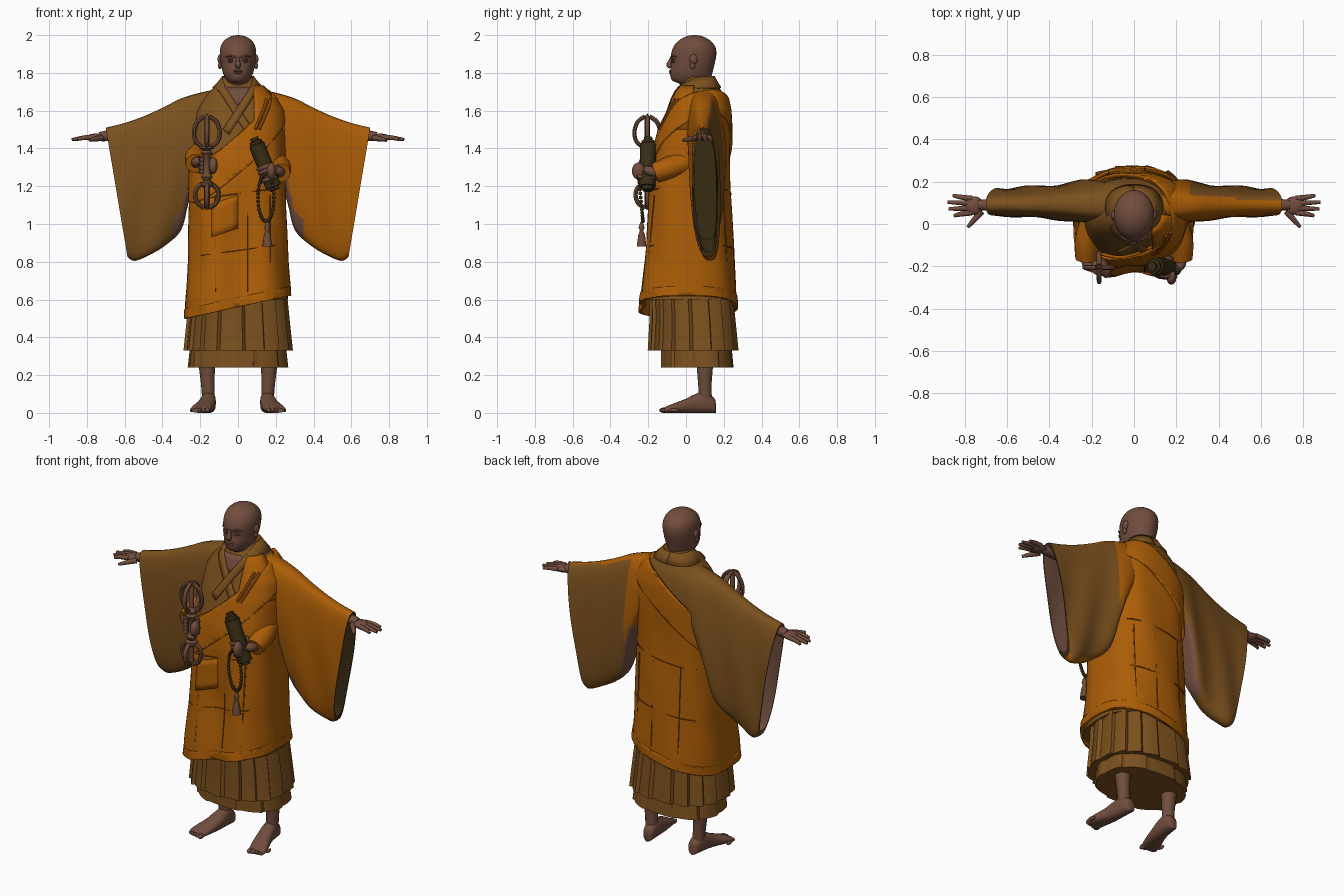
import bpy, bmesh, math
from mathutils import Vector as V, Matrix
cube = bpy.data.objects.get("Cube")
if cube:
    bpy.data.objects.remove(cube)

def material(name, *rgb):
    m = bpy.data.materials.new(name)
    m.use_nodes = True
    m.diffuse_color = (*rgb, 1)
    m.node_tree.nodes["Principled BSDF"].inputs["Base Color"].default_value = (*rgb, 1)
    return m
SKIN = material("skin", .165, .074, .047)
ORANGE = material("orange cloth", .41, .11, .002)
SEAM = material("dark orange seam", .22, .056, .003)
BROWN = material("brown cloth", .2, .082, .013)
DARK = material("dark olive", .04, .026, .007)
BRONZE = material("bronze", .155, .067, .037)
LINING = material("sleeve lining", .17, .078, .05)

# Helpers
def finish(name, bm, mats, solid=0, angle=45, rule=None, flip=False):
    bmesh.ops.recalc_face_normals(bm, faces=bm.faces)
    if flip:
        bmesh.ops.reverse_faces(bm, faces=bm.faces)
    for f in bm.faces:
        f.smooth = True
        f.material_index = rule(f.calc_center_median(), f.normal) if rule else 0
    me = bpy.data.meshes.new(name)
    bm.to_mesh(me)
    bm.free()
    for m in mats:
        me.materials.append(m)
    me.set_sharp_from_angle(angle=math.radians(angle))
    ob = bpy.data.objects.new(name, me)
    bpy.context.collection.objects.link(ob)
    if solid:
        mod = ob.modifiers.new("thickness", "SOLIDIFY")
        mod.thickness, mod.offset = solid, 0
def loft(name, rings, *mats, cap=True, closed=True, cuts=(), **kw):
    bm = bmesh.new()
    rows = [[bm.verts.new(p) for p in r] for r in rings]
    n = len(rows[0])
    for a, b in zip(rows, rows[1:]):
        for i in range(n if closed else n - 1):
            bm.faces.new((a[i], a[(i + 1) % n], b[(i + 1) % n], b[i]))
    if closed and cap:
        bm.faces.new(rows[0])
        bm.faces.new(rows[-1])
    for co, no in cuts:
        bmesh.ops.bisect_plane(bm, geom=bm.verts[:] + bm.edges[:] + bm.faces[:],
                               plane_co=co, plane_no=no, clear_outer=True)
    finish(name, bm, mats, **kw)
def smooth(rows, n=5):
    """Catmull-Rom through rows of numbers."""
    out, last = [], len(rows) - 1
    for i in range(last):
        a, b, c, d = (rows[min(max(k, 0), last)] for k in range(i - 1, i + 3))
        for t in (s / n for s in range(n)):
            out.append([q + t / 2 * (r - p + t * (2*p - 5*q + 4*r - w + t * (3*q - p - 3*r + w)))
                        for p, q, r, w in zip(a, b, c, d)])
    return out + [list(rows[-1])]
def circle(n=32):
    return [2 * math.pi * i / n for i in range(n)]
def tube(name, pts, mat, r=.01, seg=10, n=5):
    """Sweep a round section along points (x, y, z[, radius])."""
    rows, rings, nrm = smooth([(*p, r)[:4] for p in pts], n), [], V((.3, .5, .8))
    for i, row in enumerate(rows):
        t = (V(rows[min(i + 1, len(rows) - 1)][:3]) - V(rows[max(i - 1, 0)][:3])).normalized()
        nrm = (nrm - t * nrm.dot(t)).normalized()
        rings.append([V(row[:3]) + row[3] * (nrm * math.cos(a) + t.cross(nrm) * math.sin(a)) for a in circle(seg)])
    loft(name, rings, mat)
def balls(name, items, mat, seg=16):
    bm = bmesh.new()
    for loc, scale in items:
        bmesh.ops.create_uvsphere(bm, u_segments=seg, v_segments=seg // 2, radius=1,
                                  matrix=Matrix.Translation(loc) @ Matrix.Diagonal((*scale, 1)))
    finish(name, bm, [mat])
def frame(loc, axis=(0, 0, 1)):
    return Matrix.Translation(loc) @ V(axis).to_track_quat('Z', 'Y').to_matrix().to_4x4()
def revolve(name, profile, mat, M, seg=20):
    loft(name, [[M @ V((r * math.cos(a), r * math.sin(a), z)) for a in circle(seg)] for r, z in profile], mat)

# Robe body surface: z, half width, front y, back y
BODY = [(.3, .275, -.265, .26), (.6, .265, -.25, .252), (.8, .25, -.225, .24), (1, .245, -.207, .23), (1.2, .238, -.188, .22),
        (1.35, .236, -.162, .22), (1.5, .232, -.125, .222), (1.6, .222, -.087, .216), (1.67, .18, -.063, .203),
        (1.72, .13, -.04, .18), (1.76, .09, -.012, .155), (1.79, .07, .005, .14)]
def section(z, off):
    k = max(i for i in range(len(BODY) - 1) if BODY[i][0] <= z or i == 0)
    a, b = BODY[k], BODY[k + 1]
    t = min((z - a[0]) / (b[0] - a[0]), 1)
    hx, f, bk = (p + t * (q - p) for p, q in zip(a[1:], b[1:]))
    return hx + off, (f + bk) / 2, (bk - f) / 2 + off
def spow(v, e=.82):
    return math.copysign(abs(v) ** e, v)
def face(x, z, off=0, side=-1):
    """Point on the front (side -1) or back (side 1) of the robe; the lower front sinks in the middle."""
    hx, yc, hy = section(z, off)
    dent = .042 * math.exp(-(x / .1) ** 2) * min(max((1.3 - z) / .4, 0), 1) if side < 0 else 0
    return V((x, yc + dent + side * hy * max(1 - abs(x / hx) ** (2 / .82), 0) ** .41, z))
def surf(t, z, off=0):
    return face(section(z, off)[0] * spow(math.cos(t)), z, off, 1 if math.sin(t) > 0 else -1)
def shell(name, mat, off, z0, z1, cuts=(), solid=0, wave=0):
    loft(name, [[surf(t, z0 + (z1 - z0) * i / 48, off + wave * math.sin(7 * t + i / 5)) for t in circle(72)]
                for i in range(49)], mat, cap=not solid, cuts=cuts, solid=solid)

# Inner robe, shoulder-draped outer robe and its folded band
side_pt, front_pt, back_pt = V((-.26, .03, 1.34)), V((.1, -.12, 1.56)), V((.08, .2, 1.68))
up = (back_pt - side_pt).cross(side_pt - front_pt).normalized()
up *= math.copysign(1, up.z)
hem = (V((0, 0, .56)), V((.22, 0, -1)))
shell("inner_robe", BROWN, 0, .6, 1.78)
shell("outer_robe", ORANGE, .01, .45, 1.76, [(side_pt, up), hem], .012, .003)
shell("hem_band", ORANGE, .014, .45, .8, [hem, (V((0, 0, .61)), -hem[1])], .012, .003)
shell("folded_band", ORANGE, .018, 1, 1.74, [(side_pt, up), (side_pt - up * .14, -up)], .014)
loft("shoulder_drape", [[face(.085 + k / 6 * (section(z, .014)[0] * .99 - .085), z, .014) for k in range(7)]
                        for z in (1.5, 1.54, 1.58, 1.62, 1.66, 1.7, 1.73)], ORANGE, closed=False, solid=.01)
# Seams, sewn patch and shoulder cord
for side, label in ((-1, "front"), (1, "back")):
    for z in (.86, 1.16):
        tube(label + "_cross_seam", [face(.022 * i, z + .003 * i, .015, side) for i in range(-9, 10)], SEAM, .0035, 6, 1)
    for x in (-.12, .05, .17):
        tube(label + "_upright_seam", [face(x, .64 + .03 * i, .015, side) for i in range(18)], SEAM, .0035, 6, 1)
loft("sewn_patch", [[face(-.14 + .035 * i, .93 + .035 * j + .012 * i, .015) for i in range(5)]
                    for j in range(6)], ORANGE, closed=False, solid=.01)
for dx in (0, .022):
    tube("shoulder_cord", [face(x + dx, z, .024) for x, z in ((.15, 1.66), (.14, 1.62), (.12, 1.57), (.09, 1.5))], SEAM, .008)
# Bare chest and crossed collar
loft("chest", [[face(w * k / 3, 1.62 + w * 1.3, .003) for k in range(-3, 4)]
               for w in (.002, .03, .06, .08)], SKIN, closed=False, solid=.004)
for s, off, label in ((1, .011, "left"), (-1, .006, "right")):
    rows = [[surf(math.pi / 2 - i * .2, z, .003) for z in (1.78, 1.75, 1.72)] for i in range(9)]
    rows += [[face(.07 - i * .015 + .016 * k, 1.73 - i * .023 - .013 * k, off) for k in range(3)] for i in range(11)]
    loft(label + "_collar", [[V((s * p.x, p.y, p.z)) for p in r] for r in rows], BROWN, closed=False, solid=.01)

# Hanging open sleeves: top x, z, bottom x, z, half thickness
SLEEVE = [(.06, 1.725, .2, 1.32, .1), (.2, 1.695, .26, 1.12, .1), (.3, 1.665, .3, .97, .09), (.4, 1.615, .38, .89, .08),
          (.5, 1.57, .46, .84, .072), (.6, 1.535, .545, .805, .067), (.7, 1.51, .585, .825, .066)]
def sleeve_ring(row, s, shrink=1):
    tx, tz, bx, bz, w = row
    pts = []
    for a in circle(40):
        v = .5 - .5 * math.cos(a) * shrink
        x, z = tx + (bx - tx) * v, tz + (bz - tz) * v
        fold = .01 * v * math.sin(30 * x + 5 * z)
        pts.append(V((s * x, .092 + .024 * v + fold + w * shrink * spow(math.sin(a), .65), z)))
    return pts
rows = smooth(SLEEVE)
for s, label, outer, deep in ((1, "left", ORANGE, DARK), (-1, "right", BROWN, LINING)):
    def outside(c, n):
        if s * n.x < -.3 and c.z < 1.3 and s * c.x < .34:
            return 2
        return int(n.y > .7 and s * c.x > .27)
    loft(label + "_sleeve", [sleeve_ring(r, s) for r in rows], outer, BROWN, LINING, cap=False, rule=outside)
    inside = [sleeve_ring(rows[-1], s)] + [sleeve_ring(r, s, .92) for r in rows[:14:-1]] + [sleeve_ring(rows[15], s, .02)]
    loft(label + "_sleeve_lining", inside, LINING, deep, cap=False, flip=True,
         rule=lambda c, n: int(c.y > .08 or s * c.x < .45))

# Pleated skirts: z, half width, front y, back y
for name, count, depth, rows in (
        ("pleated_skirt", 17, .016, [(.7, .245, -.19, .235), (.5, .265, -.185, .255), (.33, .283, -.195, .272)]),
        ("under_skirt", 10, .01, [(.45, .24, -.13, .23), (.35, .25, -.13, .24), (.24, .262, -.132, .25)])):
    wave = [(2 * math.pi * i / (count * 8), depth * (i % 8 / 7 - .5)) for i in range(count * 8)]
    loft(name, [[V(((hx + d) * spow(math.cos(t)), (f + b) / 2 + ((b - f) / 2 + d) * spow(math.sin(t)), z)) for t, d in wave]
                for z, hx, f, b in rows], BROWN, angle=30)

# Legs, feet, arms and open hands; foot: y, x, half width, height
FOOT = [(.158, .15, .014, .05), (.148, .15, .03, .08), (.1, .155, .038, .11), (.05, .16, .042, .1),
        (0, .17, .047, .075), (-.06, .188, .053, .052), (-.1, .198, .052, .036), (-.115, .2, .045, .026)]
for s, label in ((1, "left"), (-1, "right")):
    tube(label + "_leg", [(s*.165, .1, .5, .06), (s*.165, .1, .28, .046), (s*.16, .1, .15, .036), (s*.155, .105, .05, .034)], SKIN, seg=16)
    loft(label + "_foot", [[V((s * (xc + w * math.cos(a)), y, h / 2 + h / 2 * spow(math.sin(a), .7))) for a in circle(20)]
                           for y, xc, w, h in smooth(FOOT, 3)], SKIN)
    balls(label + "_toes", [((s * (.162 + .021 * i), -.118 + .007 * i * i / 2, .014), (.013 - .001 * i, .024, .014 - .001 * i))
                            for i in range(5)], SKIN)
    tube(label + "_arm", [(s*.45, .09, 1.5, .045), (s*.62, .09, 1.475, .035), (s*.7, .09, 1.466, .028), (s*.735, .09, 1.462, .024)], SKIN)
    balls(label + "_palm", [((s*.755, .087, 1.459), (.046, .044, .02))], SKIN)
    for i, reach in enumerate((.85, .875, .88, .855)):
        y, fan = .054 + .022 * i, i - 1.5
        tube(label + "_finger", [(s*.765, y, 1.46, .014), (s*.82, y + .005 * fan, 1.456, .012), (s*reach, y + .01 * fan, 1.447, .008)], SKIN)
    tube(label + "_thumb", [(s*.72, .06, 1.455, .016), (s*.755, .02, 1.45, .013), (s*.785, -.015, 1.443, .008)], SKIN)

# Head: z, half width, front y, back y
HEAD = [(1.62, .066, -.025, .15), (1.7, .06, -.02, .125), (1.742, .06, -.035, .125), (1.757, .06, -.07, .13),
        (1.78, .072, -.082, .135), (1.81, .083, -.084, .142), (1.85, .091, -.078, .152), (1.89, .095, -.08, .16),
        (1.93, .094, -.07, .158), (1.96, .082, -.05, .14), (1.982, .06, -.022, .112), (1.996, .03, .01, .08), (2, .004, .04, .05)]
loft("head", [[V((w * math.cos(a), (f + b) / 2 + (b - f) / 2 * math.sin(a), z)) for a in circle(36)]
              for z, w, f, b in smooth(HEAD, 4)], SKIN, angle=80)
tube("nose", [(0, -.076, 1.885, .007), (0, -.085, 1.86, .01), (0, -.09, 1.843, .015), (0, -.078, 1.833, .013)], SKIN)
balls("lips", [((0, -.081, z), (.024, .009, .006)) for z in (1.81, 1.8)], SKIN)
for s in (1, -1):
    balls("eyelid", [((s * .036, -.066, z), (.018, .01, .006)) for z in (1.872, 1.861)], SKIN)
    balls("ear", [((s * .096, .04, 1.872), (.012, .022, .026)), ((s * .096, .035, 1.838), (.01, .014, .018))], SKIN)
    tube("brow", [(s*.013, -.08, 1.883, .004), (s*.04, -.072, 1.89, .005), (s*.066, -.052, 1.885, .003)], SKIN)

# Forearms and hands that hold things
def grip(label, M, r, s):
    for i in range(4):
        tube(label + "_gripping_finger", [M @ V((s * r * math.cos(a), r * math.sin(a), .022 * (i - 1.5)))
                                          for a in (.6, -.3, -1.2, -2.1, -3, -3.8)], SKIN, .012, 8, 3)
    balls(label + "_gripping_palm", [(M @ V((s * r, .015, 0)), (.024, .035, .045))], SKIN)
for s, label, z in ((1, "left", 1.29), (-1, "right", 1.34)):
    tube(label + "_forearm_cuff", [(s*.19, .02, z + .04, .06), (s*.22, -.08, z + .01, .06), (s*.225, -.165, z - .02, .052)], ORANGE, seg=18)
    tube(label + "_wrist", [(s*.225, -.12, z - .02, .028), (s*.22, -.19, z - .01, .025), (s*.2, -.205, z, .022)], SKIN)
# Ritual sceptre with two pronged cages
SC = V((-.165, -.205, 1.31))
grip("right", frame(SC), .034, -1)
revolve("sceptre_shaft", [(.014, -.22), (.014, -.12), (.034, -.105), (.034, -.09), (.018, -.08), (.03, -.06), (.018, -.04), (.018, .05),
                          (.032, .065), (.02, .08), (.038, .09), (.038, .1), (.014, .115), (.014, .25), (.002, .275)], BRONZE, frame(SC))
for sign, height, wide in ((1, .165, .068), (-1, .13, .062)):
    for a in circle(4):
        tube("sceptre_prong", [SC + V((r * math.cos(a), r * math.sin(a), sign * (.095 + height * h)))
                               for r, h in ((.02, 0), (wide * .85, .2), (wide, .5), (wide * .75, .82), (.012, 1))], BRONZE, .0115, 8)
# Rolled scroll, prayer beads and tassel
low, high = V((.195, -.205, 1.18)), V((.085, -.2, 1.455))
M = frame((low + high) / 2, high - low)
revolve("scroll", [(.026, -.15), (.03, -.13), (.042, -.13), (.042, .11), (.034, .115), (.034, .13), (.022, .135), (.022, .15)], DARK, M)
grip("left", frame((.165, -.205, 1.275), high - low), .046, 1)
balls("prayer_beads", [((.148 + .042 * math.sin(a), -.24 - .012 * math.cos(a), 1.14 + .125 * math.cos(a)), (.0105,) * 3)
                       for a in circle(36)], DARK, 8)
revolve("tassel", [(.006, 0), (.012, -.015), (.016, -.03), (.009, -.045), (.018, -.07), (.026, -.13)], BRONZE, frame((.155, -.235, 1.01)), 12)
